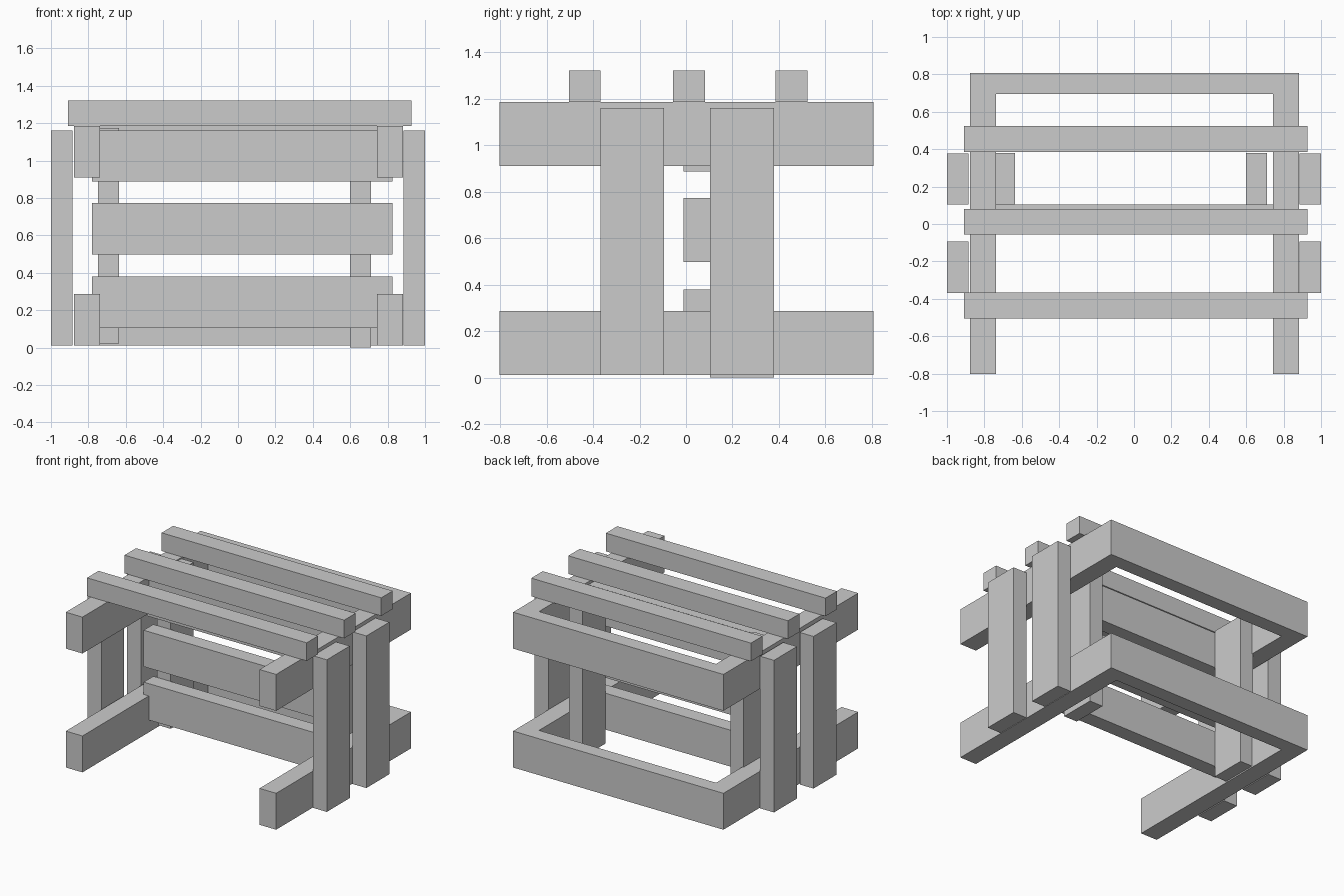
import bpy, bmesh

if "Cube" in bpy.data.objects:
    bpy.data.objects.remove(bpy.data.objects["Cube"])


def prism(name, outline, z0, z1):
    """Extrude a flat outline from z0 up to z1."""
    bm = bmesh.new()
    face = bm.faces.new([bm.verts.new((x, y, z0)) for x, y in outline])
    top = bmesh.ops.extrude_face_region(bm, geom=[face])["geom"]
    verts = [v for v in top if isinstance(v, bmesh.types.BMVert)]
    bmesh.ops.translate(bm, verts=verts, vec=(0, 0, z1 - z0))
    bmesh.ops.recalc_face_normals(bm, faces=bm.faces)
    mesh = bpy.data.meshes.new(name)
    bm.to_mesh(mesh)
    bm.free()
    obj = bpy.data.objects.new(name, mesh)
    bpy.context.collection.objects.link(obj)
    return obj


def board(name, x0, x1, y0, y1, z0, z1):
    return prism(name, [(x0, y0), (x1, y0), (x1, y1), (x0, y1)], z0, z1)


# U-shaped frames, open at the front
u_shape = [(-0.877, -0.803), (-0.738, -0.803), (-0.738, 0.695), (0.742, 0.695),
           (0.742, -0.803), (0.881, -0.803), (0.881, 0.806), (-0.877, 0.806)]
for name, z in (("lower_frame", 0.015), ("upper_frame", 0.913)):
    prism(name, u_shape, z, z + 0.275)

# outer side posts
for side, x in (("left", -1.0), ("right", 0.885)):
    for place, y in (("front", -0.368), ("back", 0.104)):
        board(f"{side}_{place}_post", x, x + 0.115, y, y + 0.274, 0.015, 1.164)

# inner posts behind the boards
board("left_inner_post", -0.748, -0.636, 0.104, 0.379, 0.025, 1.178)
board("right_inner_post", 0.6, 0.712, 0.104, 0.379, 0.003, 1.156)

# horizontal boards across the middle
for i, z in enumerate((0.108, 0.5, 0.89)):
    board(f"middle_board_{i + 1}", -0.781, 0.826, -0.011, 0.104, z, z + 0.275)

# top slats
for i, y in enumerate((-0.504, -0.056, 0.386)):
    board(f"top_slat_{i + 1}", -0.909, 0.927, y, y + 0.137, 1.188, 1.325)

# rest the lowest post on the ground
for obj in bpy.context.collection.objects:
    obj.location.z = -0.003
